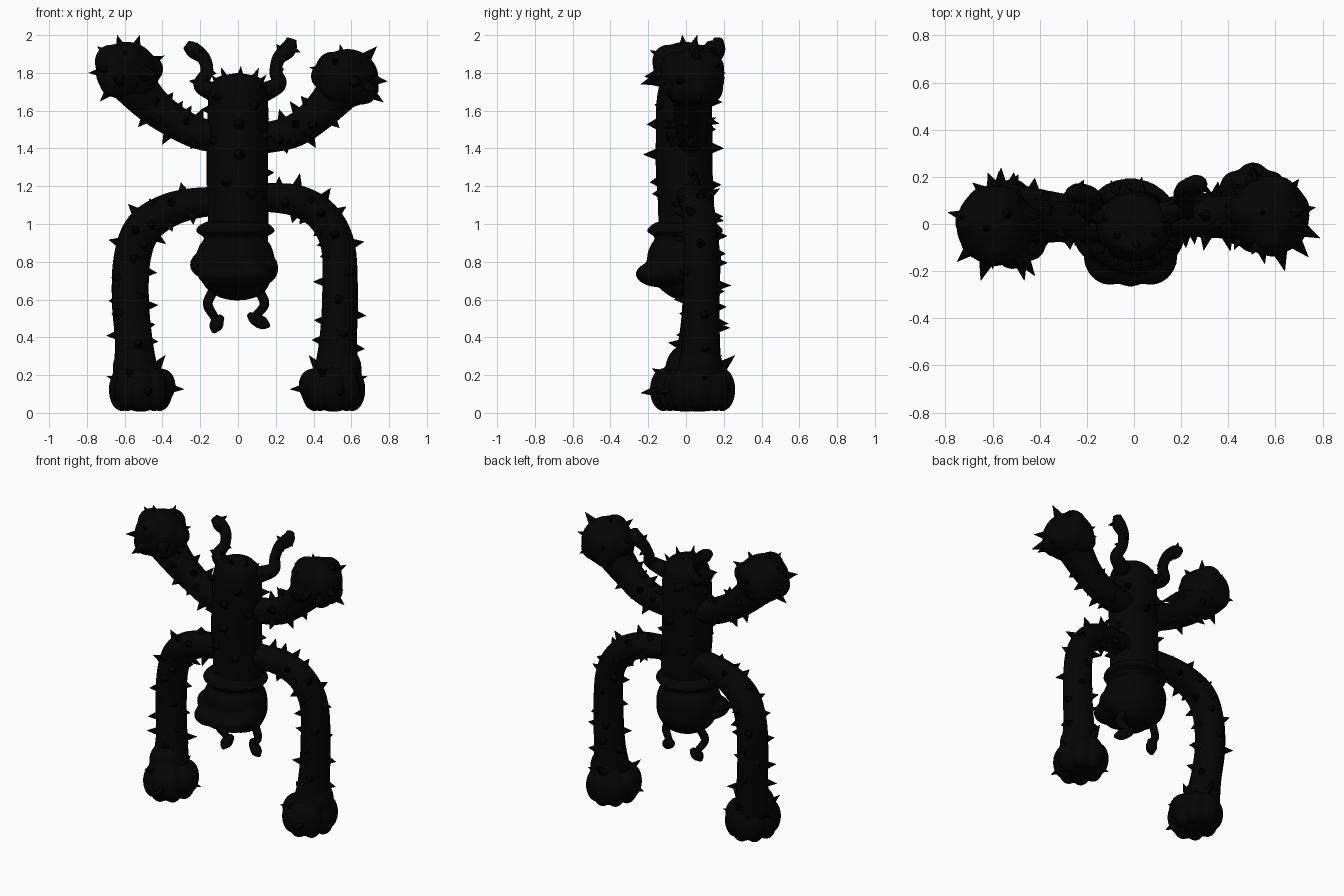
import bpy, bmesh, math, random
from mathutils import Vector, Matrix

random.seed(4)
if "Cube" in bpy.data.objects:
    bpy.data.objects.remove(bpy.data.objects["Cube"], do_unlink=True)

BLACK = (0.001, 0.001, 0.001, 1)
black = bpy.data.materials.new("soot black")
black.use_nodes = True
black.diffuse_color = BLACK
black.node_tree.nodes["Principled BSDF"].inputs["Base Color"].default_value = BLACK


def finish(name, bm, smooth=True):
    bmesh.ops.recalc_face_normals(bm, faces=bm.faces)
    mesh = bpy.data.meshes.new(name)
    for f in bm.faces:
        f.smooth = smooth
    bm.to_mesh(mesh)
    bm.free()
    mesh.materials.append(black)
    ob = bpy.data.objects.new(name, mesh)
    bpy.context.collection.objects.link(ob)
    return ob


def spline(points, steps=6):
    """Catmull-Rom through (x, y, z, radius) points."""
    p = [Vector(q) for q in points]
    p = [p[0] * 2 - p[1]] + p + [p[-1] * 2 - p[-2]]
    out = []
    for a, b, c, d in zip(p, p[1:], p[2:], p[3:]):
        for i in range(steps):
            t = i / steps
            out.append((b * 2 + (c - a) * t + (a * 2 - b * 5 + c * 4 - d) * t * t
                        + (b * 3 - a - c * 3 + d) * t ** 3) / 2)
    return out + [p[-2]]


def frames(path):
    """Position, radius and two side vectors along a path."""
    side = None
    for i, q in enumerate(path):
        axis = (path[min(i + 1, len(path) - 1)] - path[max(i - 1, 0)]).to_3d().normalized()
        side = axis.orthogonal() if side is None else side - axis * side.dot(axis)
        side.normalize()
        yield q.to_3d(), max(q.w, 0.004), side.copy(), axis.cross(side)


def tube(name, points, sides=20, depth=1):
    """Round skin along a path; depth flattens it front to back."""
    bm = bmesh.new()
    rings = []
    for pos, r, u, v in frames(spline(points)):
        ring = []
        for k in range(sides):
            a = math.tau * k / sides
            d = (u * math.cos(a) + v * math.sin(a)) * r
            d.y *= depth
            ring.append(bm.verts.new(pos + d))
        rings.append(ring)
    for a, b in zip(rings, rings[1:]):
        for k in range(sides):
            n = (k + 1) % sides
            bm.faces.new((a[k], a[n], b[n], b[k]))
    bm.faces.new(rings[0])
    bm.faces.new(rings[-1])
    return finish(name, bm)


def add_spike(bm, tip, direction, length, radius):
    turn = direction.to_track_quat('Z', 'Y').to_matrix().to_4x4()
    bmesh.ops.create_cone(bm, cap_ends=True, segments=7, radius1=radius, radius2=0.001,
                          depth=length,
                          matrix=Matrix.Translation(tip - direction * length / 2) @ turn)


def limb_spikes(name, points, count, start=0.15, end=0.9, reach=0.052, radius=0.03):
    """Thorns winding around a limb."""
    bm = bmesh.new()
    fr = list(frames(spline(points)))
    for i in range(count):
        t = start + (end - start) * i / (count - 1)
        pos, r, u, v = fr[int(t * (len(fr) - 1))]
        a = i * 2.4 + random.uniform(-0.4, 0.4)
        d = u * math.cos(a) + v * math.sin(a)
        out = reach * random.uniform(0.7, 1.2)
        add_spike(bm, pos + d * (r + out), d, out + 0.015, radius)
    return finish(name, bm, False)


def aimed_spikes(name, centre, tips, length=0.11, radius=0.042):
    bm = bmesh.new()
    for t in tips:
        t = Vector(t)
        add_spike(bm, t, (t - Vector(centre)).normalized(), length, radius)
    return finish(name, bm, False)


def lumps(name, blobs, voxel=0.012):
    """Overlapping ellipsoids fused into one soft form."""
    bm = bmesh.new()
    for centre, size in blobs:
        m = Matrix.Translation(centre) @ Matrix.Diagonal((*size, 1))
        bmesh.ops.create_uvsphere(bm, u_segments=24, v_segments=14, radius=1, matrix=m)
    ob = finish(name, bm)
    fuse = ob.modifiers.new("fuse", 'REMESH')
    fuse.mode = 'VOXEL'
    fuse.voxel_size = voxel
    fuse.use_smooth_shade = True
    soft = ob.modifiers.new("soften", 'SMOOTH')
    soft.iterations = 3
    return ob


def fist(name, centre, inner):
    c = Vector(centre)
    blobs = [(c, (0.165, 0.17, 0.155))]
    for k in range(7):
        a = math.tau * k / 7 + 0.3
        blobs.append((c + Vector((math.cos(a) * 0.085, math.sin(a) * 0.09,
                                  0.05 if k % 2 else -0.05)), (0.085, 0.085, 0.09)))
    blobs.append((c + Vector((inner * 0.13, 0.02, 0.01)), (0.065, 0.065, 0.07)))
    return lumps(name, blobs)


def foot(name, centre, inner):
    c = Vector(centre)
    blobs = [(c, (0.14, 0.165, 0.13)), (c + Vector((-inner * 0.03, 0.01, 0.1)), (0.12, 0.12, 0.13)),
             (c + Vector((inner * 0.11, 0, 0.01)), (0.075, 0.1, 0.09))]
    for k in range(8):
        a = math.tau * k / 8
        blobs.append((c + Vector((math.cos(a) * 0.1, math.sin(a) * 0.12, -0.012)),
                      (0.07, 0.072, 0.115)))
    return lumps(name, blobs)


# Torso with domed crown
torso = [(0, 0, 0.9, 0.16), (0, 0, 1.1, 0.162), (-0.005, -0.01, 1.3, 0.164),
         (0, -0.01, 1.5, 0.163), (0, -0.01, 1.65, 0.159), (0, -0.005, 1.74, 0.141),
         (0, 0, 1.78, 0.1), (0, 0, 1.8, 0.005)]
tube("torso", torso, 28, 0.92)
limb_spikes("torso_spikes", torso, 20, 0.15, 0.66, 0.045)
aimed_spikes("crown_spikes", (0, 0, 1.6),
             [(-0.09, -0.06, 1.83), (0.015, -0.11, 1.835), (0.11, -0.05, 1.825),
              (-0.14, 0.02, 1.79), (0.15, 0.02, 1.79)], 0.1, 0.032)

# Hanging belly with rolled collar and a broad lip
lumps("belly", [((-0.015, -0.005, 0.97), (0.205, 0.195, 0.062)),
                ((-0.015, -0.005, 0.965), (0.212, 0.203, 0.045)),
                ((-0.015, -0.01, 0.81), (0.21, 0.198, 0.18)),
                ((-0.01, 0.005, 0.76), (0.2, 0.18, 0.165)),
                ((-0.1, -0.135, 0.735), (0.115, 0.125, 0.07)),
                ((-0.015, -0.14, 0.735), (0.11, 0.127, 0.07)),
                ((0.07, -0.135, 0.735), (0.115, 0.125, 0.07)),
                ((-0.155, -0.05, 0.785), (0.1, 0.11, 0.078)),
                ((0.122, -0.05, 0.765), (0.092, 0.11, 0.09)),
                ((0, 0.01, 0.69), (0.165, 0.14, 0.095))])

# Arms, fists and their thorns
right_arm = [(-0.05, 0, 1.46, 0.08), (-0.19, 0, 1.475, 0.085), (-0.33, 0.01, 1.54, 0.088),
             (-0.46, 0.01, 1.635, 0.1), (-0.58, 0, 1.77, 0.125)]
left_arm = [(0.05, 0.02, 1.45, 0.08), (0.17, 0.03, 1.46, 0.083), (0.3, 0.03, 1.495, 0.088),
            (0.42, 0.03, 1.58, 0.095), (0.56, 0.04, 1.73, 0.12)]
tube("right_arm", right_arm)
tube("left_arm", left_arm)
limb_spikes("right_arm_spikes", right_arm, 13, 0.3, 0.8)
limb_spikes("left_arm_spikes", left_arm, 13, 0.3, 0.8)
fist("right_fist", (-0.59, -0.005, 1.81), 1)
fist("left_fist", (0.58, 0.035, 1.772), -1)
aimed_spikes("right_fist_spikes", (-0.58, 0, 1.81),
             [(-0.64, -0.02, 2.0), (-0.52, 0.06, 2.0), (-0.745, 0.03, 1.94), (-0.79, 0.05, 1.8),
              (-0.73, -0.06, 1.65), (-0.39, 0.04, 1.89), (-0.41, -0.05, 1.73),
              (-0.65, -0.24, 1.74), (-0.42, -0.22, 1.78), (-0.75, -0.16, 1.82),
              (-0.6, -0.19, 1.92), (-0.58, 0.2, 1.85)])
aimed_spikes("left_fist_spikes", (0.58, 0.04, 1.775),
             [(0.54, 0.05, 1.95), (0.735, 0.06, 1.94), (0.79, -0.06, 1.755), (0.77, 0.07, 1.645),
              (0.38, 0.08, 1.83), (0.7, 0.19, 1.86), (0.5, 0.21, 1.8),
              (0.64, -0.2, 1.74), (0.5, -0.13, 1.88), (0.74, -0.14, 1.7)])

# Legs, feet and their thorns
right_leg = [(-0.05, 0.02, 1.11, 0.075), (-0.19, 0.03, 1.115, 0.08), (-0.36, 0.05, 1.075, 0.09),
             (-0.5, 0.07, 0.98, 0.098), (-0.56, 0.08, 0.82, 0.098), (-0.57, 0.08, 0.6, 0.098),
             (-0.552, 0.06, 0.38, 0.1), (-0.54, 0.03, 0.2, 0.12)]
left_leg = [(0.05, 0.02, 1.14, 0.075), (0.17, 0.03, 1.14, 0.078), (0.32, 0.05, 1.12, 0.085),
            (0.45, 0.07, 1.04, 0.088), (0.53, 0.08, 0.88, 0.09), (0.54, 0.08, 0.6, 0.095),
            (0.53, 0.08, 0.38, 0.1), (0.52, 0.07, 0.2, 0.12)]
for side, inner, leg, centre in (("right", 1, right_leg, (-0.515, 0.0, 0.135)),
                                 ("left", -1, left_leg, (0.505, 0.07, 0.135))):
    tube(side + "_leg", leg)
    limb_spikes(side + "_leg_spikes", leg, 30, 0.2, 0.9)
    foot(side + "_foot", centre, inner)
    c = Vector(centre)
    aimed_spikes(side + "_foot_spikes", c,
                 [c + Vector(d) for d in ((inner * 0.23, 0, -0.01), (0.05, -0.24, -0.03),
                                          (inner * 0.13, 0.03, 0.17), (0, 0.19, 0.17),
                                          (-inner * 0.18, 0.03, 0.06), (-0.08, -0.18, 0.1))],
                 0.1, 0.036)

# Crooked antlers with short thorns
antlers = {"right": [(-0.11, 0.04, 1.69, 0.055), (-0.195, 0.06, 1.735, 0.042),
                     (-0.165, 0.09, 1.805, 0.034), (-0.18, 0.12, 1.875, 0.036),
                     (-0.235, 0.13, 1.92, 0.044), (-0.275, 0.13, 1.95, 0.026)],
           "left": [(0.12, 0.04, 1.69, 0.055), (0.215, 0.08, 1.74, 0.042),
                    (0.2, 0.12, 1.805, 0.034), (0.215, 0.15, 1.875, 0.036),
                    (0.265, 0.165, 1.925, 0.044), (0.285, 0.17, 1.98, 0.026)]}
for side, path in antlers.items():
    tube(side + "_antler", path, 12)
    limb_spikes(side + "_antler_spikes", path, 5, 0.25, 0.85, 0.025, 0.02)

# Little dangling legs with shoes
for side, path, toe in (
        ("right", [(-0.13, 0.03, 0.65, 0.026), (-0.16, 0.02, 0.575, 0.026), (-0.12, 0.05, 0.5, 0.022)],
         [(-0.085, 0.06, 0.51, 0.016), (-0.105, 0.05, 0.485, 0.034), (-0.12, 0.03, 0.455, 0.034),
          (-0.13, 0.02, 0.425, 0.01)]),
        ("left", [(0.11, 0.03, 0.65, 0.026), (0.14, 0.02, 0.575, 0.026), (0.09, 0.05, 0.51, 0.022)],
         [(0.06, 0.07, 0.52, 0.016), (0.085, 0.05, 0.5, 0.03), (0.13, 0.02, 0.475, 0.034),
          (0.165, 0.0, 0.46, 0.01)])):
    tube(side + "_small_leg", path, 10)
    tube(side + "_shoe", toe, 12)
